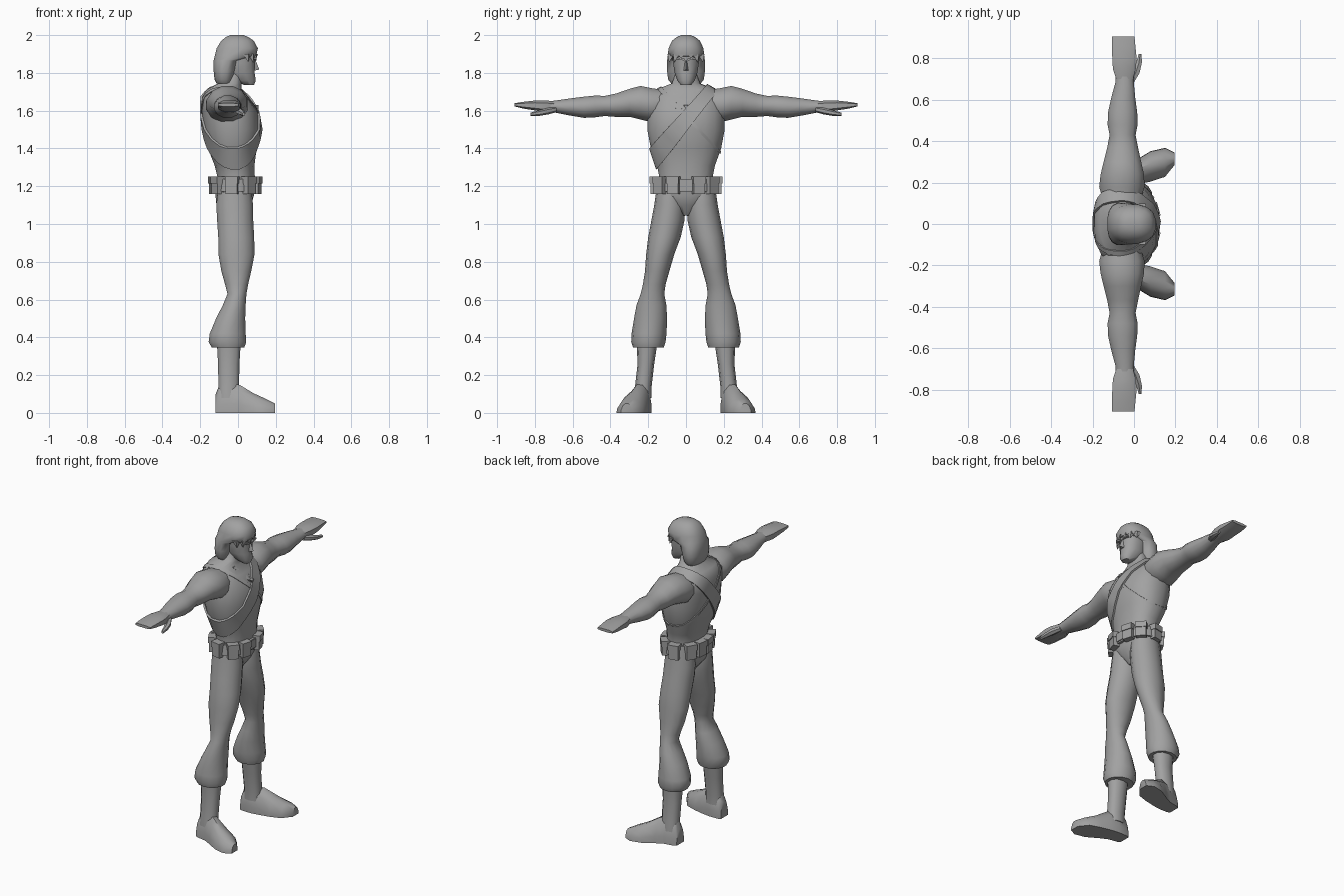
import bpy, bmesh, math
from mathutils import Vector
from mathutils.bvhtree import BVHTree

grey = bpy.data.materials.new("plain grey")
grey.diffuse_color = (0.36, 0.36, 0.36, 1)


def finish(name, bm, angle=50):
    bmesh.ops.recalc_face_normals(bm, faces=bm.faces[:])
    me = bpy.data.meshes.new(name)
    bm.to_mesh(me)
    bm.free()
    ob = bpy.data.objects.new(name, me)
    bpy.context.collection.objects.link(ob)
    me.materials.append(grey)
    bpy.ops.object.select_all(action='DESELECT')
    ob.select_set(True)
    bpy.context.view_layer.objects.active = ob
    bpy.ops.object.shade_smooth_by_angle(angle=math.radians(angle))
    return ob


def skin(bm, rings, caps=True, loop=False):
    """Bridge rows of points into a tube."""
    rows = [[bm.verts.new(p) for p in r] for r in rings]
    n = len(rows[0])
    pairs = list(zip(rows, rows[1:])) + ([(rows[-1], rows[0])] if loop else [])
    for a, b in pairs:
        for i in range(n):
            j = (i + 1) % n
            bm.faces.new((a[i], a[j], b[j], b[i]))
    if caps and not loop:
        bm.faces.new(rows[0])
        bm.faces.new(rows[-1])


def loft(name, axis, rings, n=12, p=2.0, side=1, angle=50):
    """Rings are (position, min a, max a, min b, max b); side=-1 mirrors in y."""
    out = []
    for pos, a0, a1, b0, b1 in rings:
        row = []
        for i in range(n):
            t = math.tau * (i + 0.5) / n
            c, s = math.cos(t), math.sin(t)
            u = (a0 + a1) / 2 + (a1 - a0) / 2 * math.copysign(abs(c) ** (2 / p), c)
            v = (b0 + b1) / 2 + (b1 - b0) / 2 * math.copysign(abs(s) ** (2 / p), s)
            q = {'x': (pos, u, v), 'y': (u, pos, v), 'z': (u, v, pos)}[axis]
            row.append((q[0], q[1] * side, q[2]))
        out.append(row)
    bm = bmesh.new()
    skin(bm, out)
    return finish(name, bm, angle)


def wedge(name, pts):
    bm = bmesh.new()
    bmesh.ops.convex_hull(bm, input=[bm.verts.new(p) for p in pts])
    return finish(name, bm, 30)


def sym(rings):
    return [(z, x0, x1, -w, w) for z, x0, x1, w in rings]


# torso, pelvis and neck
torso = loft("torso", 'z', sym([
    (1.045, -.07, .03, .03), (1.10, -.115, .07, .10), (1.15, -.12, .085, .155),
    (1.25, -.11, .09, .143), (1.31, -.125, .088, .155), (1.40, -.16, .10, .188),
    (1.50, -.183, .12, .207), (1.60, -.192, .102, .205), (1.67, -.193, .06, .195),
    (1.715, -.165, .02, .15), (1.745, -.105, .02, .075), (1.80, -.085, .025, .055)]),
    n=20, p=2.3)
bm = bmesh.new()
bm.from_mesh(torso.data)
tree = BVHTree.FromBMesh(bm)
bm.free()


def band(name, centre, up, half_low, half_high, thick, n=40):
    """Flat strap around the torso in the plane of the x axis and 'up'."""
    centre, up = Vector(centre), Vector(up).normalized()
    across = Vector((1, 0, 0)).cross(up)
    rings = []
    for i in range(n):
        t = math.tau * i / n
        d = Vector((1, 0, 0)) * math.cos(t) + up * math.sin(t)
        half = half_low + (half_high - half_low) * (math.sin(t) + 1) / 2
        row = []
        for s in (-1, 1):
            o = centre + across * half * s
            hit = tree.ray_cast(o, d)[0] or o + d * .15
            row += [hit - d * .01, hit + d * thick] if s < 0 else [hit + d * thick, hit - d * .01]
        rings.append(row)
    bm = bmesh.new()
    skin(bm, rings, loop=True)
    return finish(name, bm, 40)


# straps crossing the chest, and the belt
band("wide_sash", (-.035, -.02, 1.53), (0, .155, .185), .05, .034, .012)
band("thin_strap", (-.035, .02, 1.55), (0, -.175, .185), .006, .012, .006)
band("belt", (-.015, 0, 1.205), (0, 1, 0), .034, .034, .015)

# belt pouches with flaps
for k, deg in enumerate((33, 64, 95, 128, 162)):
    for s in (1, -1):
        t = math.radians(deg) * s
        d = Vector((math.cos(t), math.sin(t), 0))
        hit = tree.ray_cast(Vector((-.015, 0, 1.205)), d)[0]
        nrm = Vector((d.x / .1 ** 2, d.y / .15 ** 2, 0)).normalized()
        tan = Vector((-nrm.y, nrm.x, 0))
        for part, w, dep, z0, z1 in (("pouch", .031, .036, 1.158, 1.235),
                                     ("pouch_flap", .034, .041, 1.215, 1.252)):
            wedge(part, [hit + tan * a * w + nrm * b + Vector((0, 0, z - 1.205))
                         for a in (-1, 1) for b in (-.01, dep) for z in (z0, z1)])
wedge("buckle", [(x, y, z) for x in (.08, .106) for y in (-.035, .035) for z in (1.18, 1.235)])

# collar edges meeting in a V, with a pendant
for s in (1, -1):
    pts = []
    for y, z in ((.075, 1.715), (.055, 1.715), (.008, 1.615), (-.004, 1.63)):
        hit = tree.ray_cast(Vector((.4, y * s, z)), Vector((-1, 0, 0)))[0]
        x = hit.x if hit else 0
        pts += [(x - .01, y * s, z), (x + .005, y * s, z)]
    wedge("collar_edge", pts)
wedge("pendant", [(x, y, z) for x in (.08, .108) for y, z in
                  ((-.014, 1.63), (.014, 1.63), (0, 1.61))])

# head and hair
loft("face", 'z', sym([
    (1.735, .035, .085, .028), (1.76, -.03, .096, .048), (1.80, -.07, .09, .062),
    (1.85, -.07, .09, .070), (1.90, -.07, .092, .072)]), p=2.3)
loft("hair", 'z', sym([
    (1.745, -.115, -.03, .08), (1.765, -.125, -.025, .096), (1.81, -.13, -.012, .102),
    (1.865, -.13, .005, .102), (1.89, -.125, .098, .098), (1.93, -.115, .107, .094),
    (1.97, -.09, .085, .075), (1.99, -.065, .055, .05), (2.0, -.04, .03, .025)]),
    n=16, p=2.4)
wedge("nose", [(.08, -.008, 1.865), (.08, .008, 1.865), (.08, -.017, 1.81),
               (.08, .017, 1.81), (.113, 0, 1.818), (.094, 0, 1.865)])
for s in (1, -1):
    wedge("brow", [(x, y * s, z) for x in (.07, .097) for y, z in
                   ((.008, 1.865), (.05, 1.873), (.05, 1.882), (.008, 1.875))])
    for y in (.02, .052, .08):
        x = .1 - y * y * 7
        wedge("fringe_lock", [(x - .03, (y - .018) * s, 1.9), (x + .008, (y - .018) * s, 1.9),
                              (x - .03, (y + .018) * s, 1.9), (x, (y + .018) * s, 1.9),
                              (x, (y + .01) * s, 1.855 + .02 * (y < .04))])

for s in (1, -1):
    # arm with flat open hand
    loft("arm", 'y', [
        (.10, -.15, .03, 1.56, 1.71), (.18, -.172, .055, 1.535, 1.722),
        (.24, -.165, .052, 1.55, 1.734), (.30, -.15, .038, 1.565, 1.718),
        (.37, -.132, .022, 1.565, 1.693), (.43, -.12, .01, 1.57, 1.68),
        (.48, -.13, .02, 1.563, 1.682), (.54, -.128, .018, 1.56, 1.676),
        (.61, -.112, .008, 1.572, 1.667), (.69, -.09, 0, 1.588, 1.655),
        (.735, -.092, .002, 1.592, 1.65)], side=s)
    loft("hand", 'y', [
        (.70, -.088, -.003, 1.59, 1.652), (.75, -.105, .012, 1.592, 1.656),
        (.80, -.108, .016, 1.60, 1.655), (.86, -.11, .01, 1.61, 1.648),
        (.907, -.108, .005, 1.622, 1.64)], n=8, p=3, side=s)
    loft("thumb", 'y', [
        (.685, -.03, .002, 1.592, 1.622), (.73, -.015, .03, 1.58, 1.615),
        (.78, .008, .04, 1.572, 1.602), (.822, .022, .038, 1.572, 1.59)], n=6, side=s)
    # trouser leg with gathered cuff
    loft("trouser_leg", 'z', [
        (1.17, -.11, .075, .01, .158), (1.10, -.117, .082, .003, .168),
        (1.02, -.113, .083, .008, .183), (.93, -.107, .088, .028, .20),
        (.84, -.106, .09, .062, .211), (.75, -.09, .072, .088, .217),
        (.68, -.07, .055, .108, .228), (.63, -.057, .046, .115, .24),
        (.57, -.082, .042, .104, .262), (.50, -.118, .04, .10, .275),
        (.42, -.152, .043, .103, .288), (.375, -.158, .046, .108, .29),
        (.345, -.14, .035, .118, .28)], n=14, side=s)
    # boot shaft and foot turned slightly outward
    loft("boot_shaft", 'z', [
        (.38, -.115, .018, .15, .262), (.26, -.108, .01, .168, .256),
        (.14, -.106, .008, .182, .27), (.08, -.108, .01, .182, .275)], n=10, p=2.3, side=s)
    bm = bmesh.new()
    rows = []
    for x, y0, y1, h in ((-.118, .19, .265, .10), (-.10, .184, .274, .145),
                         (-.04, .183, .285, .155), (.01, .19, .31, .148),
                         (.08, .205, .352, .105), (.15, .228, .368, .073),
                         (.196, .285, .345, .05)):
        w = y1 - y0
        rows.append([(x, s * (y0 + w * a), h * b) for a, b in
                     ((0, 0), (1, 0), (.98, .3), (.82, .78), (.6, 1), (.35, 1), (.12, .78), (0, .3))])
    skin(bm, rows)
    finish("foot", bm, 45)
